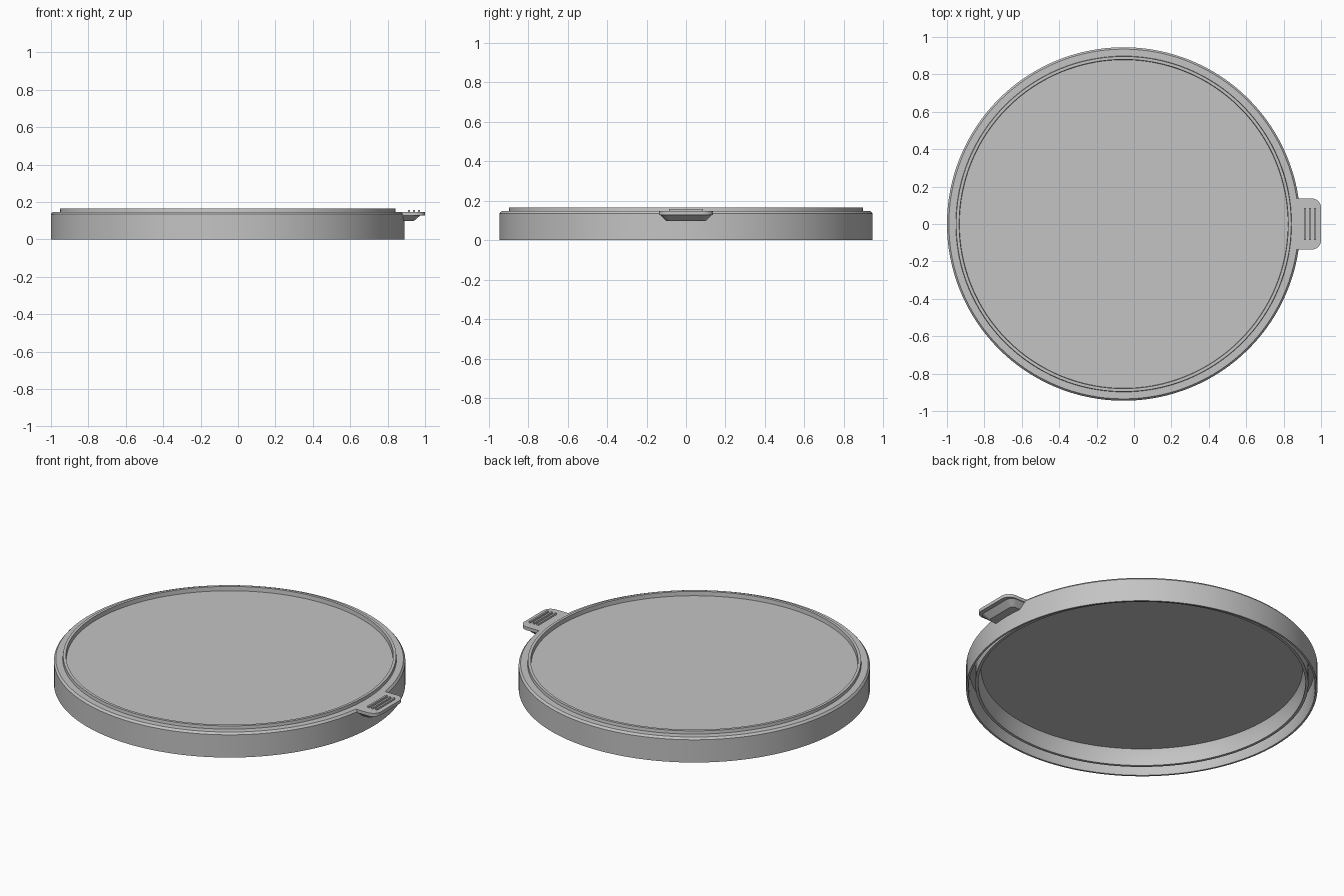
import bpy
import bmesh
from math import cos, sin, pi, radians
from mathutils import Vector

cube = bpy.data.objects.get("Cube")
if cube:
    bpy.data.objects.remove(cube, do_unlink=True)

CENTRE_X = -0.055
SEGMENTS = 128

grey = bpy.data.materials.new("light_grey_plastic")
grey.use_nodes = True
COLOUR = (0.55, 0.55, 0.55, 1)
grey.diffuse_color = COLOUR
grey.node_tree.nodes["Principled BSDF"].inputs["Base Color"].default_value = COLOUR


def finish(name, bm, location=(0, 0, 0)):
    bmesh.ops.recalc_face_normals(bm, faces=bm.faces)
    mesh = bpy.data.meshes.new(name)
    bm.to_mesh(mesh)
    bm.free()
    mesh.materials.append(grey)
    obj = bpy.data.objects.new(name, mesh)
    obj.location = location
    bpy.context.collection.objects.link(obj)
    bpy.ops.object.select_all(action="DESELECT")
    obj.select_set(True)
    bpy.context.view_layer.objects.active = obj
    bpy.ops.object.shade_smooth_by_angle(angle=radians(30))
    return obj


def loft(name, rings):
    """Join matching rings of points and cap both ends."""
    bm = bmesh.new()
    loops = [[bm.verts.new(p) for p in ring] for ring in rings]
    n = len(loops[0])
    for a, b in zip(loops, loops[1:]):
        for i in range(n):
            j = (i + 1) % n
            bm.faces.new((a[i], a[j], b[j], b[i]))
    bm.faces.new(loops[0])
    bm.faces.new(loops[-1])
    return finish(name, bm)


def tab_outline(x_end, half_width, radius, z):
    """Tab shape with rounded outer corners; the root sits inside the lid wall."""
    points = [Vector((0.87, -half_width, z))]
    for side, start in ((-1, -pi / 2), (1, 0)):
        for k in range(7):
            a = start + k * pi / 12
            points.append(Vector((x_end - radius + radius * cos(a),
                                  side * (half_width - radius) + radius * sin(a), z)))
    points.append(Vector((0.87, half_width, z)))
    return points


# Lid: revolved section of panel, raised rim, flange, skirt and inner sealing lip
section = [
    (0, 0.14), (0.878, 0.14), (0.88, 0.165), (0.896, 0.165), (0.898, 0.147),
    (0.935, 0.147), (0.945, 0.135), (0.945, 0), (0.934, 0), (0.93, 0.02),
    (0.93, 0.13), (0.896, 0.13), (0.896, 0.03), (0.88, 0.03),
    (0.88, 0.08), (0.865, 0.124), (0, 0.124),
]
bm = bmesh.new()
verts = [bm.verts.new((r, 0, z)) for r, z in section]
edges = [bm.edges.new(pair) for pair in zip(verts, verts[1:])]
bmesh.ops.spin(bm, geom=verts + edges, cent=(0, 0, 0), axis=(0, 0, 1),
               angle=2 * pi, steps=SEGMENTS, use_merge=True)
bmesh.ops.remove_doubles(bm, verts=bm.verts, dist=0.0001)
finish("lid", bm, (CENTRE_X, 0, 0))

# Pull tab with a tapered underside
loft("pull_tab", [
    tab_outline(0.94, 0.10, 0.02, 0.098),
    tab_outline(0.975, 0.132, 0.04, 0.128),
    tab_outline(1.0, 0.137, 0.05, 0.128),
    tab_outline(1.0, 0.137, 0.05, 0.147),
])

# Grip ribs across the tab
for number, x in enumerate((0.915, 0.941, 0.967), 1):
    bm = bmesh.new()
    bmesh.ops.create_cube(bm, size=1)
    bmesh.ops.scale(bm, vec=(0.011, 0.17, 0.014), verts=bm.verts)
    finish(f"grip_rib_{number}", bm, (x, 0, 0.15))
